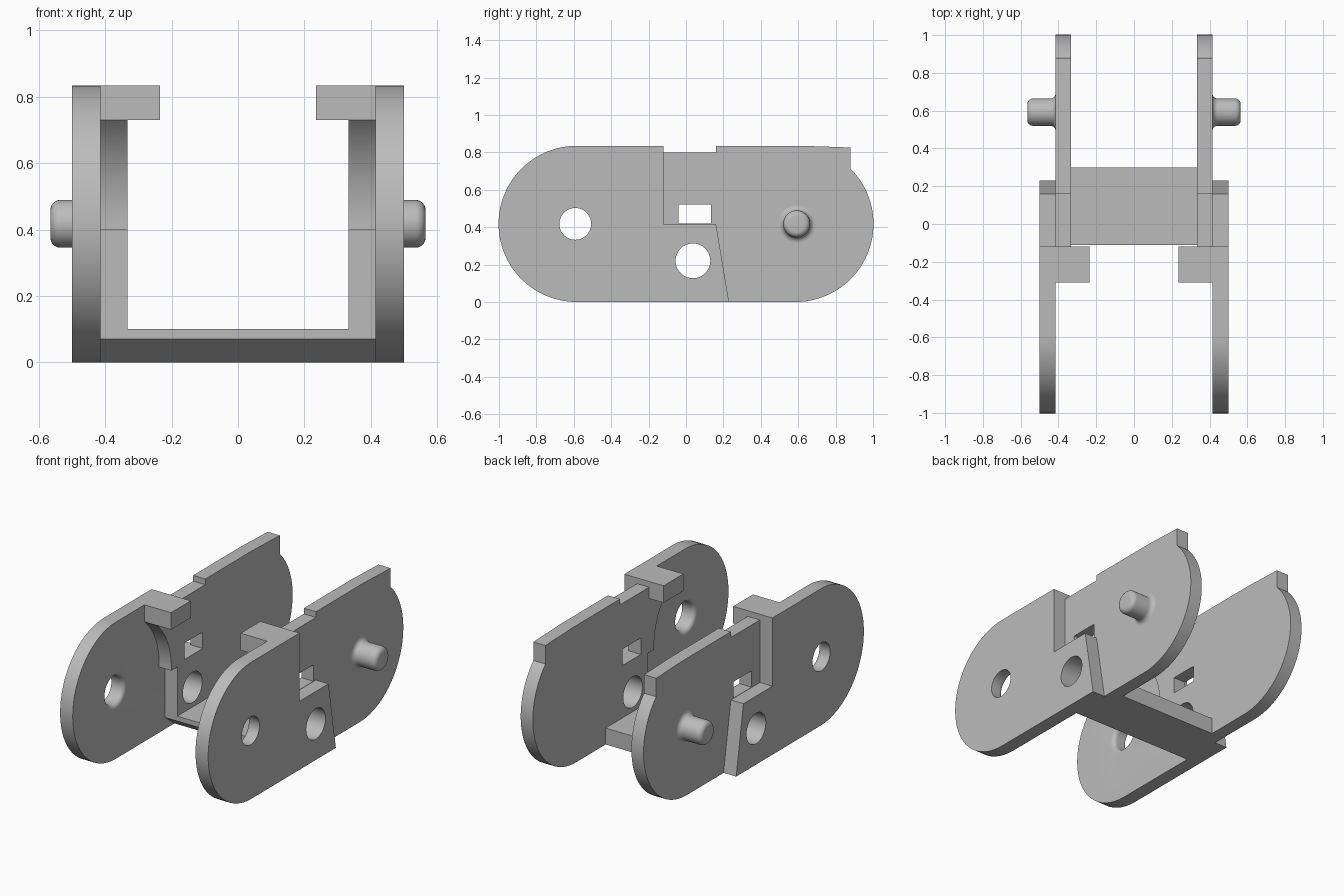
import bpy, bmesh
from math import sin, cos, radians, pi
from mathutils import Vector

old = bpy.data.objects.get("Cube")
if old:
    bpy.data.objects.remove(old)

grey = bpy.data.materials.new("plain_grey")
grey.use_nodes = True
colour = (0.5, 0.5, 0.5, 1)
grey.diffuse_color = colour
grey.node_tree.nodes["Principled BSDF"].inputs["Base Color"].default_value = colour

R = 0.4175      # end radius, also half the plate height
C = 0.585       # distance of the end centres from the middle
PIVOT = 0.592   # distance of pin and pin hole from the middle
INNER, MID, OUTER = 0.333, 0.415, 0.5


def arc(cy, cz, r, start, end, n=32):
    angles = [radians(start + (end - start) * i / n) for i in range(n + 1)]
    return [(cy + r * cos(a), cz + r * sin(a)) for a in angles]


def to_object(name, bm):
    bmesh.ops.recalc_face_normals(bm, faces=bm.faces)
    mesh = bpy.data.meshes.new(name)
    bm.to_mesh(mesh)
    bm.free()
    mesh.materials.append(grey)
    ob = bpy.data.objects.new(name, mesh)
    bpy.context.collection.objects.link(ob)
    return ob


def prism(name, outline, x0, x1):
    """Extrude a (y, z) outline along x."""
    bm = bmesh.new()
    face = bm.faces.new([bm.verts.new((x0, y, z)) for y, z in outline])
    new = bmesh.ops.extrude_face_region(bm, geom=[face])["geom"]
    bmesh.ops.translate(bm, vec=(x1 - x0, 0, 0),
                        verts=[v for v in new if isinstance(v, bmesh.types.BMVert)])
    return to_object(name, bm)


def box(name, y0, y1, z0, z1, x0, x1):
    return prism(name, [(y0, z0), (y1, z0), (y1, z1), (y0, z1)], x0, x1)


def lathe(name, profile, y, z):
    """Spin an (x, radius) profile round an axis along x."""
    bm = bmesh.new()
    verts = [bm.verts.new((x, y + r, z)) for x, r in profile]
    edges = [bm.edges.new(pair) for pair in zip(verts, verts[1:])]
    bmesh.ops.spin(bm, geom=verts + edges, cent=Vector((0, y, z)), axis=(1, 0, 0),
                   angle=2 * pi, steps=40)
    bmesh.ops.remove_doubles(bm, verts=bm.verts, dist=1e-5)
    return to_object(name, bm)


def activate(ob):
    bpy.ops.object.select_all(action='DESELECT')
    ob.select_set(True)
    bpy.context.view_layer.objects.active = ob


def finish(ob, cutters=(), mirror=True):
    """Cut the openings, mirror to the other side and shade."""
    activate(ob)
    for cutter in cutters:
        mod = ob.modifiers.new("opening", 'BOOLEAN')
        mod.operation = 'DIFFERENCE'
        mod.solver = 'EXACT'
        mod.object = cutter
        bpy.ops.object.modifier_apply(modifier=mod.name)
    if mirror:
        mod = ob.modifiers.new("mirror", 'MIRROR')
        bpy.ops.object.modifier_apply(modifier=mod.name)
    bpy.ops.object.shade_smooth_by_angle(angle=radians(30))


# Cutters: flared pin hole, lower round hole, rectangular slot
flare = arc(MID + 0.028, 0.113, 0.028, 180, 270, 6)
hole_profile = [(MID - 0.02, 0), (MID - 0.02, 0.113)] + flare + [(0.6, 0.085), (0.6, 0)]
pin_hole = lathe("pin_hole_cutter", hole_profile, -PIVOT, R)
round_hole = lathe("round_hole_cutter", [(0.2, 0), (0.2, 0.093), (0.6, 0.093), (0.6, 0)],
                   0.037, 0.22)
slot = box("slot_cutter", -0.04, 0.135, 0.42, 0.52, 0.2, 0.6)

# Outer front plates
outer = arc(-C, R, R, 90, 270) + [(0.23, 0), (0.16, 0.418), (-0.12, 0.418), (-0.12, 2 * R)]
finish(prism("outer_plate", outer, MID, OUTER), [pin_hole, round_hole])

# Inner rear plates, with a concave clearance edge at the front
inner = [(-0.02, 0), (-0.11, 0.07), (-0.11, 0.40)]
inner += arc(-C, R, R, -2.4, 48.5, 14)
inner += [(-0.12, 0.731), (-0.12, 0.80), (0.16, 0.80), (0.16, 2 * R), (0.62, 2 * R),
          (0.88, 0.826)]
inner += arc(C, R, R, 45, -90)
finish(prism("inner_plate", inner, INNER, MID), [round_hole, slot])

# Stop tabs pointing inward at the top
finish(box("stop_tab", -0.31, -0.12, 0.731, 2 * R, 0.235, MID))

# Pins with a filleted base and rounded tip
pin = arc(MID + 0.028, 0.1, 0.028, 180, 270, 6) + [
    (x, r) for x, r in reversed(arc(0.535, 0.042, 0.03, 0, 90, 6))] + [(0.565, 0)]
finish(lathe("pin", pin, PIVOT, R))

# Cross floor with a sloped front underside
floor = [(-0.02, 0), (0.30, 0), (0.30, 0.1), (-0.11, 0.1), (-0.11, 0.07)]
finish(prism("cross_floor", floor, -INNER, INNER), mirror=False)

for cutter in (pin_hole, round_hole, slot):
    bpy.data.objects.remove(cutter)
